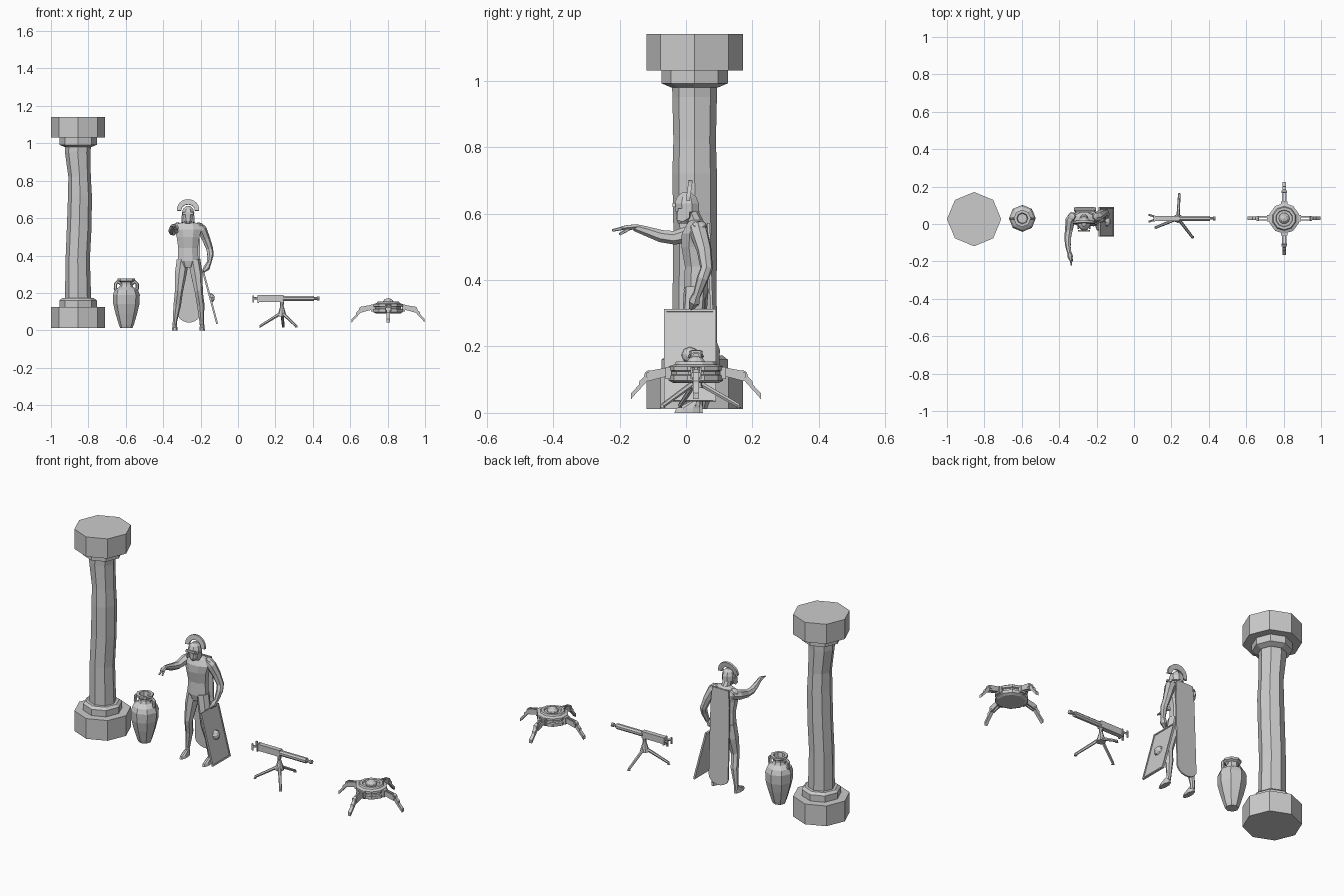
import bpy, bmesh, math
from mathutils import Vector, Matrix

def finish(name, bm, loc=(0, 0, 0), rot=(0, 0, 0)):
    bmesh.ops.recalc_face_normals(bm, faces=bm.faces)
    me = bpy.data.meshes.new(name)
    bm.to_mesh(me)
    bm.free()
    ob = bpy.data.objects.new(name, me)
    ob.location, ob.rotation_euler = loc, rot
    bpy.context.collection.objects.link(ob)
    return ob

def bridge(bm, rings):
    n = len(rings[0])
    vs = [[bm.verts.new(p) for p in r] for r in rings]
    for a, b in zip(vs, vs[1:]):
        for i in range(n):
            bm.faces.new((a[i], a[(i + 1) % n], b[(i + 1) % n], b[i]))
    bm.faces.new(vs[0])
    bm.faces.new(vs[-1])

def stack(name, secs, n=8, phase=0.0, loc=(0, 0, 0), rot=(0, 0, 0)):
    """Horizontal sections (x, y, z, rx, ry)."""
    bm = bmesh.new()
    ang = [phase + 2 * math.pi * i / n for i in range(n)]
    bridge(bm, [[(x + rx * math.cos(a), y + ry * math.sin(a), z) for a in ang]
                for x, y, z, rx, ry in secs])
    return finish(name, bm, loc, rot)

def lathe(name, prof, n, loc, rot=(0, 0, 0), phase=0.0):
    return stack(name, [(0, 0, z, r, r) for r, z in prof], n, phase, loc, rot)

def tube(name, pts, n=6, ref=(0, 0, 1)):
    """Tapered limb through points (x, y, z, radius)."""
    P = [Vector(p[:3]) for p in pts]
    rings = []
    for i, p in enumerate(P):
        t = (P[min(i + 1, len(P) - 1)] - P[max(i - 1, 0)]).normalized()
        r = Vector(ref) if abs(t.dot(Vector(ref))) < .95 else Vector((1, 0, 0))
        u = t.cross(r).normalized()
        v = t.cross(u)
        rings.append([p + pts[i][3] * (u * math.cos(a) + v * math.sin(a))
                      for a in [2 * math.pi * k / n for k in range(n)]])
    bm = bmesh.new()
    bridge(bm, rings)
    return finish(name, bm)

def box(name, loc, size, rot=(0, 0, 0)):
    bm = bmesh.new()
    bmesh.ops.create_cube(bm, size=1)
    bmesh.ops.scale(bm, vec=size, verts=bm.verts)
    return finish(name, bm, loc, rot)

def plate(name, outline, thick, loc, rot=(0, 0, 0)):
    """Outline in local x/z, thickness along y."""
    bm = bmesh.new()
    bridge(bm, [[(x, y, z) for x, z in outline] for y in (-thick / 2, thick / 2)])
    return finish(name, bm, loc, rot)

# Column: octagonal base, worn shaft, capital
C = (-.855, .026, 0)
lathe("column_base", [(.145, .012), (.145, .125)], 8, C)
lathe("column_base_ring", [(.1, .12), (.1, .16), (.085, .172)], 8, C)
stack("column_shaft", [(.0, 0, .165, .07, .068), (-.002, 0, .38, .065, .066),
                       (.006, .002, .55, .066, .066), (.01, 0, .72, .064, .067),
                       (.008, 0, .82, .06, .064), (-.002, 0, .95, .068, .067),
                       (0, 0, .995, .07, .068)], 8, 0, C)
lathe("column_top_ring", [(.072, .98), (.1, .992), (.1, 1.035)], 8, C)
lathe("column_capital", [(.145, 1.03), (.145, 1.14)], 8, C)

# Amphora with two handles
A = (-.597, .03, 0)
lathe("amphora_body", [(.033, .012), (.04, .03), (.058, .09), (.07, .14), (.072, .19),
                       (.062, .215), (.037, .232), (.032, .245), (.033, .258), (.046, .265),
                       (.046, .277), (.03, .277), (.026, .25)], 8, A)
for s, side in ((-1, "left"), (1, "right")):
    tube("amphora_handle_" + side, [(A[0] + s * x, A[1], z, .0095) for x, z in
         ((.03, .25), (.046, .26), (.058, .248), (.058, .225), (.05, .205))], 6, (0, 1, 0))

# Soldier torso, neck and head
X = -.267
stack("soldier_torso", [(X, .03, .335, .035, .03), (X, .03, .37, .06, .04), (X, .03, .44, .057, .036),
                        (X, .025, .5, .066, .042), (X, .028, .54, .078, .044),
                        (X, .032, .57, .06, .03), (X, .03, .58, .025, .022)], 8, math.pi / 8)
tube("soldier_neck", [(X, .03, .57, .024), (X, .012, .61, .022)], 8)
stack("soldier_head", [(X, -.01, .57, .012, .015), (X, -.005, .585, .025, .027),
                       (X, .002, .61, .031, .033)], 8, math.pi / 8)
stack("helmet", [(X, .004, .604, .035, .039), (X, .002, .63, .036, .04), (X, .002, .65, .028, .031),
                 (X, .002, .664, .012, .014)], 8, math.pi / 8)
plate("helmet_brow", [(-.032, 0), (.032, 0), (.026, .012), (-.026, .012)], .01, (X, -.036, .62))
for s, side in ((-1, "right"), (1, "left")):
    plate("cheek_guard_" + side, [(-.012, .04), (.022, .04), (.026, .005), (.008, 0), (-.012, .012)],
          .008, (X + s * .03, -.002, .575), (0, 0, -math.pi / 2))

# Transverse crest
arc = [math.radians(-5 + 190 * i / 12) for i in range(13)]
crest = [(.06 * math.cos(a), .058 * math.sin(a)) for a in arc]
crest += [(.036 * math.cos(a), .03 * math.sin(a)) for a in reversed(arc)]
plate("helmet_crest", crest, .012, (X, .006, .643), (math.radians(-8), 0, 0))

# Legs and feet
def leg(side, xs, y0):
    tube("leg_" + side, [(x, y0 + y, z, r) for x, (y, z, r) in zip(xs,
         ((.005, .375, .034), (0, .3, .033), (-.012, .21, .023), (-.008, .19, .022),
          (.006, .135, .021), (.01, .045, .012), (.008, .02, .013)))], 7, (0, 1, 0))
    x = xs[-1]
    stack("foot_" + side, [(x, y0 - .018, .0, .016, .042), (x, y0 - .016, .014, .015, .038),
                           (x, y0 + .005, .034, .011, .016)], 8, math.pi / 8)
leg("right", (-.297, -.308, -.317, -.319, -.326, -.338, -.338), .03)
leg("left", (-.235, -.222, -.211, -.208, -.2, -.195, -.192), .022)

# Arms: one pointing forward, one resting on the shield
tube("arm_right", [(-.32, .045, .548, .028), (-.34, .02, .54, .027), (-.348, -.035, .527, .021),
                   (-.354, -.075, .532, .019), (-.352, -.12, .547, .015), (-.346, -.155, .558, .011)], 7)
stack("hand_right", [(0, 0, 0, .011, .008), (0, 0, .022, .015, .009), (0, 0, .045, .009, .006)],
      6, 0, (-.346, -.15, .56), (math.radians(95), 0, .2))
tube("finger_right", [(-.339, -.185, .557, .006), (-.334, -.222, .549, .004)], 5)
tube("thumb_right", [(-.337, -.17, .555, .006), (-.328, -.2, .537, .004)], 5)
tube("arm_left", [(-.212, .035, .553, .027), (-.194, .04, .54, .027), (-.172, .055, .49, .023),
                  (-.152, .062, .435, .019), (-.148, .05, .405, .018), (-.157, .032, .352, .012)], 7, (0, 1, 0))
tube("hand_left", [(-.157, .032, .358, .012), (-.167, .025, .335, .018), (-.185, .015, .315, .008)], 6, (0, 1, 0))
for s in (-1, 1):
    lathe("shoulder_clasp", [(.024, 0), (.02, .01), (.008, .014)], 7, (X + s * .062, .04, .56), (0, s * .5, 0))

# Cape with rounded lower end
cape = [(-.05, .29), (-.058, .2), (-.06, -.19)]
cape += [(.062 * math.cos(a), -.19 + .05 * math.sin(a)) for a in
         [math.radians(200 + 20 * i) for i in range(8)]]
cape += [(.06, -.19), (.058, .2), (.05, .29)]
plate("cape", cape, .008, (X + .005, .078, .282), (math.radians(2), 0, 0))

# Shield leaning at the side: panel, rim strips, boss
M = Matrix.Translation((-.15, .012, .173)) @ Matrix.Rotation(math.radians(-15), 4, 'Y')
tilt = (0, math.radians(-15), 0)
box("shield", M.to_translation(), (.007, .155, .285), tilt)
for s in (-1, 1):
    box("shield_rim_side", M @ Vector((.002, s * .074, 0)), (.009, .008, .287), tilt)
    box("shield_rim_end", M @ Vector((.002, 0, s * .139)), (.009, .155, .008), tilt)
lathe("shield_boss", [(.026, 0), (.023, .01), (.014, .019), (.004, .022)], 8,
      M @ Vector((.003, 0, 0)), (0, math.radians(75), 0))

# Tripod gun: receiver, jacket, muzzle, rear grips
G, GY = .235, .03
along = (0, math.pi / 2, 0)
box("gun_receiver", (.177, GY, .17), (.135, .026, .036))
lathe("gun_jacket", [(.015, 0), (.015, .165)], 8, (.24, GY, .17), along, math.pi / 8)
lathe("gun_muzzle", [(.007, 0), (.007, .022), (.011, .024), (.011, .037)], 8, (.4, GY, .17), along)
box("gun_back_plate", (.108, GY, .168), (.008, .032, .042))
for s in (-1, 1):
    tube("gun_grip", [(.115, GY + s * .006, .168, .006), (.094, GY + s * .014, .172, .006),
                      (.078, GY + s * .019, .17, .006)], 5)
    box("gun_grip_bar", (.082, GY + s * .018, .168), (.009, .007, .036))
lathe("tripod_hub", [(.024, .075), (.02, .092), (.009, .13), (.011, .155)], 8, (G, GY, 0))
for x, y in ((.118, -.018), (.242, .158), (.312, -.07)):
    tube("tripod_leg", [(G, GY, .095, .009), (x, y, .022, .007), (x, y, .014, .009)], 6)

# Four-legged robot: layered disc with dome
R = Vector((.803, .03, 0))
lathe("robot_body", [(.068, .09), (.082, .097), (.082, .113), (.073, .116), (.073, .125), (.082, .128),
                     (.082, .14), (.065, .146), (.06, .154), (.046, .154), (.043, .147)], 10, R, phase=math.pi / 10)
lathe("robot_dome", [(.03, .145), (.028, .156), (.018, .167), (.005, .171)], 10, R)

# Robot legs repeated around the centre: profiles in radius and height
shin = [(.135, .11), (.14, .13), (.153, .122), (.157, .108), (.17, .096), (.172, .084),
        (.185, .07), (.195, .06), (.195, .042), (.183, .056), (.17, .07), (.157, .084)]
for k in range(4):
    a = k * math.pi / 2
    spin = Matrix.Translation(R) @ Matrix.Rotation(a, 4, 'Z')
    box("robot_hip", spin @ Vector((.082, 0, .12)), (.018, .034, .036), (0, 0, a))
    for s in (-1, 1):
        plate("robot_thigh", [(.08, .112), (.145, .095), (.148, .115), (.138, .127), (.08, .138)],
              .007, spin @ Vector((0, s * .0085, 0)), (0, 0, a))
    plate("robot_shin", shin, .018, R, (0, 0, a))
    box("robot_knee", spin @ Vector((.142, 0, .114)), (.014, .028, .014), (0, 0, a))
